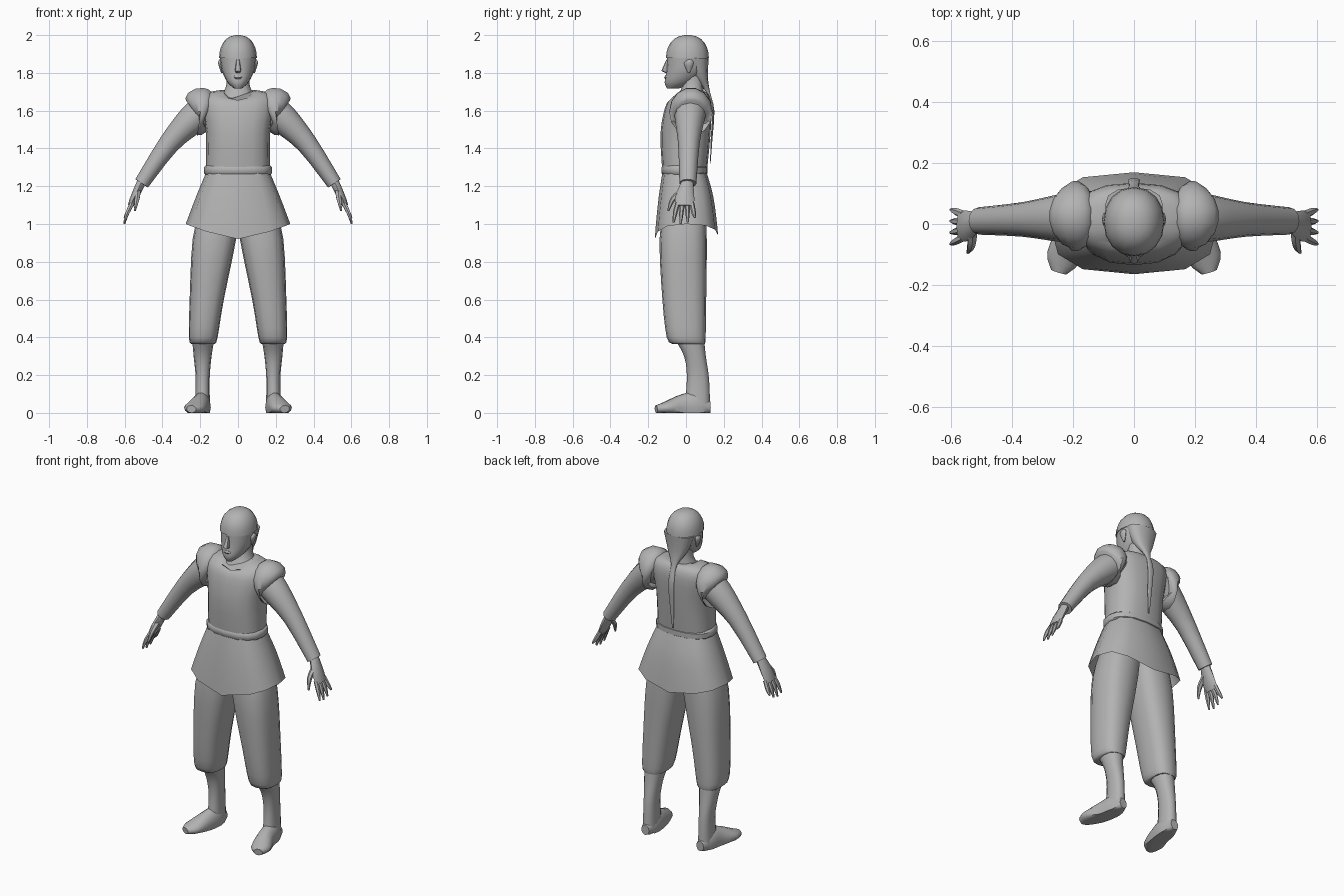
import bpy
import math
from mathutils import Vector

if "Cube" in bpy.data.objects:
    bpy.data.objects.remove(bpy.data.objects["Cube"])

GREY = (0.45, 0.45, 0.45, 1)
mat = bpy.data.materials.new("plain grey")
mat.use_nodes = True
mat.diffuse_color = GREY
mat.node_tree.nodes["Principled BSDF"].inputs["Base Color"].default_value = GREY


def spline(rows, steps):
    """Pass a smooth curve through the key rows and sample it."""
    result = []
    last = len(rows) - 1
    for k in range(last):
        before, start = rows[max(k - 1, 0)], rows[k]
        end, after = rows[k + 1], rows[min(k + 2, last)]
        for step in range(steps):
            t = step / steps
            row = []
            for a, b, c, d in zip(before, start, end, after):
                slope_in, slope_out = (c - a) / 2, (d - b) / 2
                blend = t * t * (3 - 2 * t)
                row.append(b + (c - b) * blend
                           + slope_in * t * (1 - t) ** 2
                           - slope_out * t * t * (1 - t))
            result.append(row)
    return result + [rows[last]]


def skin(name, rings, caps, mirror):
    """Join equal rings into one smooth-shaded part."""
    n = len(rings[0])
    verts = [point for ring in rings for point in ring]
    faces = []
    for r in range(len(rings) - 1):
        low, high = r * n, (r + 1) * n
        for i in range(n):
            j = (i + 1) % n
            faces.append((low + i, low + j, high + j, high + i))
    if caps:
        faces.append(tuple(reversed(range(n))))
        faces.append(tuple(range(len(verts) - n, len(verts))))
    mesh = bpy.data.meshes.new(name)
    mesh.from_pydata(verts, [], faces)
    mesh.materials.append(mat)
    part = bpy.data.objects.new(name, mesh)
    bpy.context.collection.objects.link(part)
    bpy.ops.object.select_all(action="DESELECT")
    part.select_set(True)
    bpy.context.view_layer.objects.active = part
    bpy.ops.object.mode_set(mode="EDIT")
    bpy.ops.mesh.select_all(action="SELECT")
    bpy.ops.mesh.normals_make_consistent(inside=False)
    bpy.ops.object.mode_set(mode="OBJECT")
    bpy.ops.object.shade_smooth_by_angle(angle=math.radians(45))
    if mirror:
        part.modifiers.new("Mirror", "MIRROR")


def stack(name, rows, n=16, power=0.85, steps=3, caps=True, mirror=False,
          front_dip=0, back_dip=0):
    """Level rings from rows of z, x min, x max, front y, back y.
    The dips lower the middle of the rim towards the last ring."""
    rings = []
    rows = spline(rows, steps)
    for k, (z, left, right, front, back) in enumerate(rows):
        progress = (k / (len(rows) - 1)) ** 3
        ring = []
        for i in range(n):
            angle = math.tau * i / n - math.pi / 2
            c, s = math.cos(angle), math.sin(angle)
            across = math.copysign(abs(c) ** power, c)
            along = math.copysign(abs(s) ** power, s)
            dip = (front_dip if s < 0 else back_dip) * (1 - abs(c))
            ring.append(((left + right + across * (right - left)) / 2,
                         (front + back + along * (back - front)) / 2,
                         z - dip * progress))
        rings.append(ring)
    skin(name, rings, caps, mirror)


def body(name, rows, **options):
    """Centred stack from rows of z, half width, front y, back y."""
    stack(name, [(z, -w, w, front, back) for z, w, front, back in rows], **options)


def tube(name, rows, side=Vector((0, 1, 0)), n=10, steps=3, floor=-math.inf):
    """Mirrored limb along a path: x, y, z, radius along side, radius across."""
    rows = spline(rows, steps)
    centres = [Vector(row[:3]) for row in rows]
    rings = []
    for k, (*_, wide, deep) in enumerate(rows):
        ahead = centres[min(k + 1, len(rows) - 1)]
        way = (ahead - centres[max(k - 1, 0)]).normalized()
        u = (side - way * side.dot(way)).normalized()
        v = way.cross(u)
        ring = []
        for i in range(n):
            angle = math.tau * i / n
            point = centres[k] + u * math.cos(angle) * wide + v * math.sin(angle) * deep
            point.z = max(point.z, floor)
            ring.append(point)
        rings.append(ring)
    skin(name, rings, True, True)


# Tunic: chest with scooped neckline, belt, flared open skirt
body("tunic_chest", [
    (1.27, .17, -.125, .11), (1.48, .17, -.135, .13), (1.63, .195, -.11, .135),
    (1.69, .17, -.08, .12), (1.71, .09, -.07, .1)],
    power=.8, front_dip=.08, back_dip=.01)
body("belt", [
    (1.26, .17, -.12, .1), (1.27, .18, -.13, .115),
    (1.3, .18, -.13, .115), (1.31, .17, -.12, .1)], power=.8, steps=1)
body("tunic_skirt", [
    (1.27, .17, -.125, .11), (1.15, .22, -.145, .145), (1, .277, -.165, .17)],
    n=12, power=.72, caps=False, front_dip=.08, back_dip=.06)

# Neck, face and hair
body("neck", [
    (1.65, .1, -.06, .1), (1.73, .063, -.02, .09), (1.81, .06, -.02, .09)], n=12)
body("head", [
    (1.717, .02, -.1, -.04), (1.75, .056, -.113, .04),
    (1.81, .085, -.104, .1), (1.88, .096, -.1, .12)], power=.95)
dome = [math.radians(angle) for angle in range(0, 90, 14)]
body("hair_cap", [
    (1.88 + .12 * math.sin(t), .1 * math.cos(t) ** .8,
     .01 - .116 * math.cos(t) ** .8, .01 + .111 * math.cos(t) ** .8)
    for t in dome], steps=1, power=.95)
body("nose", [
    (1.8, .01, -.11, -.09), (1.81, .017, -.131, -.09), (1.87, .008, -.104, -.09)],
    n=8, steps=1)
body("lips", [
    (1.767, .014, -.11, -.09), (1.776, .024, -.116, -.09), (1.785, .02, -.11, -.09)],
    n=8, steps=1)
stack("ear", [
    (1.8, .08, .09, .01, .02), (1.85, .08, .105, -.01, .04), (1.87, .08, .1, .01, .03)],
    n=8, mirror=True)
body("hair_tail", [
    (1.88, .096, 0, .12), (1.78, .062, .04, .116), (1.7, .018, .105, .127),
    (1.6, .02, .137, .15), (1.45, .014, .131, .14), (1.32, .004, .127, .13)], n=12)

# Sleeves and rolled armholes
tube("sleeve", [
    (.15, .03, 1.63, .085, .08), (.235, .02, 1.56, .08, .08),
    (.365, .015, 1.425, .057, .056), (.51, .01, 1.215, .045, .04)], n=12)
tube("shoulder_pad", [
    (.165, .026, 1.585, .1, .1), (.18, .026, 1.59, .113, .124),
    (.207, .026, 1.595, .112, .127), (.225, .026, 1.585, .08, .09)], n=14)

# Hands
tube("palm", [
    (.505, .01, 1.235, .028, .024), (.545, -.005, 1.15, .049, .021),
    (.57, -.008, 1.095, .05, .015)], n=8)
for i, finger in enumerate(("index", "middle", "ring", "little")):
    spread = (i - 1.75) / 40
    tip = 1 + (i - 1) ** 2 / 120
    tube(finger + "_finger", [
        (.56, spread, 1.11, .013, .013), (.585, spread * 1.3, 1.06, .012, .012),
        (.602, spread * 1.5, tip, .005, .005)], n=6)
tube("thumb", [
    (.53, -.02, 1.175, .016, .018), (.535, -.07, 1.13, .014, .014),
    (.546, -.094, 1.07, .005, .005)], n=6)

# Baggy trousers gathered below the knee
stack("trouser_leg", [
    (1.12, -.01, .19, -.11, .1), (.92, .01, .24, -.14, .11), (.6, .075, .256, -.125, .107),
    (.4, .108, .26, -.102, .104), (.365, .122, .247, -.07, .1)], power=.78, mirror=True)

# Lower legs and out-turned feet
stack("shin", [
    (.39, .125, .243, -.06, .096), (.3, .14, .235, -.01, .105),
    (.18, .15, .224, .005, .122), (.02, .148, .228, -.01, .128)], n=12, mirror=True)
tube("foot", [
    (.186, .13, .03, .025, .03), (.19, .06, .03, .046, .08),
    (.202, -.02, .03, .05, .07), (.232, -.11, .025, .056, .034),
    (.247, -.158, .02, .026, .02)], side=Vector((1, 0, 0)), n=14, floor=0)
